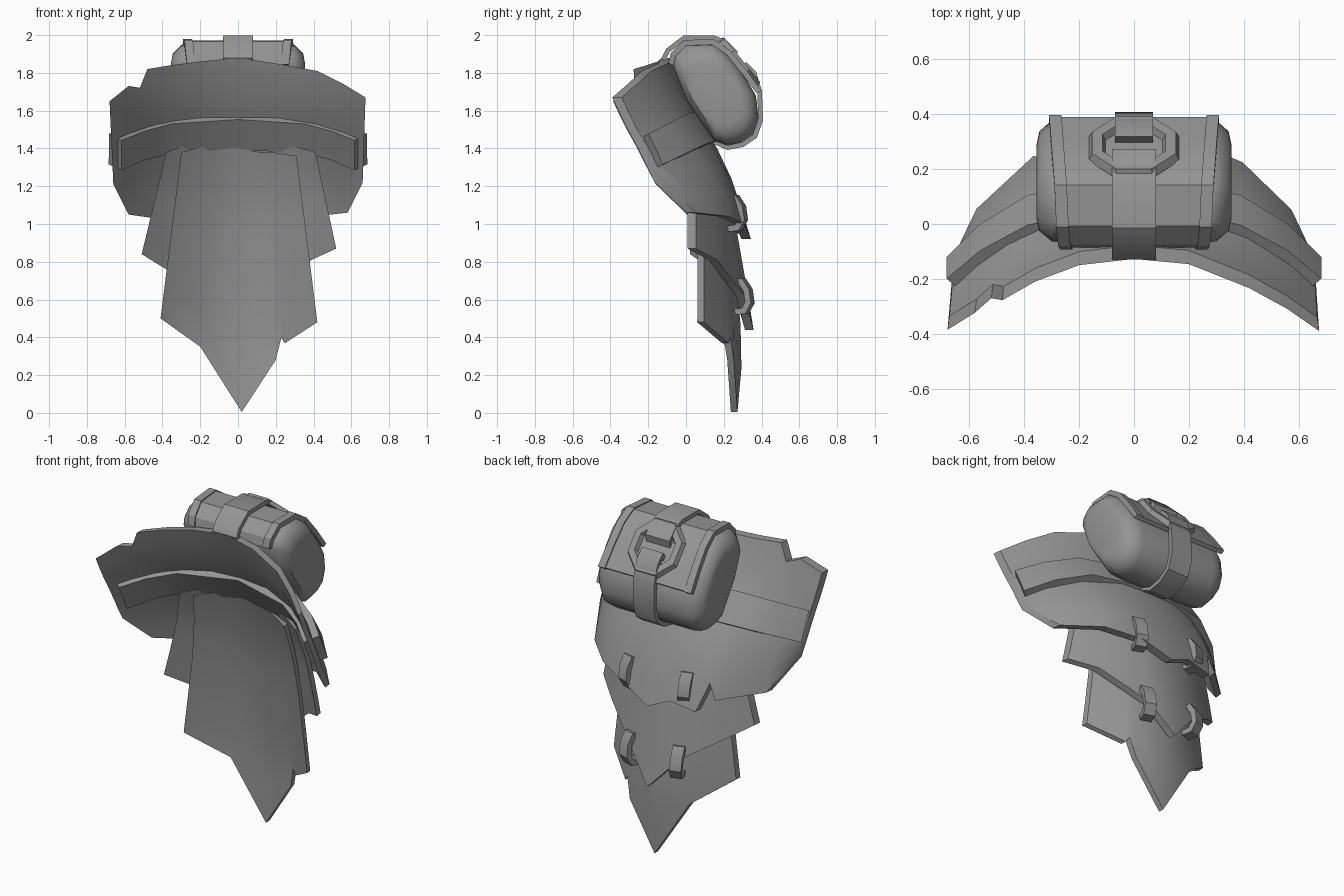
import bpy, math
from mathutils import Vector

if "Cube" in bpy.data.objects:
    bpy.data.objects.remove(bpy.data.objects["Cube"])

grey = bpy.data.materials.new("grey")
grey.diffuse_color = (0.3, 0.3, 0.3, 1)
grey.use_nodes = True
grey.node_tree.nodes["Principled BSDF"].inputs["Base Color"].default_value = grey.diffuse_color


def lerp(table, t):
    """Piecewise linear lookup in a short list of (key, value) pairs."""
    if t <= table[0][0]:
        return table[0][1]
    for (a, va), (b, vb) in zip(table, table[1:]):
        if t <= b:
            return va + (vb - va) * (t - a) / (b - a)
    return table[-1][1]


def add_mesh(name, verts, faces, thickness=0, angle=30):
    me = bpy.data.meshes.new(name)
    me.from_pydata([tuple(v) for v in verts], [], faces)
    me.materials.append(grey)
    ob = bpy.data.objects.new(name, me)
    bpy.context.collection.objects.link(ob)
    bpy.ops.object.select_all(action='DESELECT')
    bpy.context.view_layer.objects.active = ob
    ob.select_set(True)
    if thickness:
        m = ob.modifiers.new("thickness", 'SOLIDIFY')
        m.thickness, m.offset, m.use_even_offset = thickness, 0, True
        bpy.ops.object.modifier_apply(modifier="thickness")
    bpy.ops.object.mode_set(mode='EDIT')
    bpy.ops.mesh.select_all(action='SELECT')
    bpy.ops.mesh.normals_make_consistent(inside=False)
    bpy.ops.object.mode_set(mode='OBJECT')
    bpy.ops.object.shade_smooth_by_angle(angle=math.radians(angle))
    return ob


def grid(name, rows, thickness=0, close=False, caps=False, angle=30):
    """Skin a list of equally long point rows."""
    n = len(rows[0])
    faces = [(i * n + j, i * n + (j + 1) % n, (i + 1) * n + (j + 1) % n, (i + 1) * n + j)
             for i in range(len(rows) - 1) for j in range(n if close else n - 1)]
    if caps:
        faces += [tuple(reversed(range(n))), tuple(range((len(rows) - 1) * n, len(rows) * n))]
    return add_mesh(name, [p for r in rows for p in r], faces, thickness, angle)


def sheet(name, columns, centre, curve, power, thickness, rows=7, solid=True):
    """Curved plate: each column is (x_top, z_top, x_bottom, z_bottom)."""
    out = []
    for xt, zt, xb, zb in columns:
        front, back = [], []
        for i in range(rows):
            t = i / (rows - 1)
            x, z = xt + (xb - xt) * t, zt + (zb - zt) * t
            y = lerp(centre, z) - lerp(curve, z) * abs(x) ** lerp(power, z)
            front.append((x, y - thickness / 2, z) if solid else (x, y + .01, z))
            back.append((x * .99, y + thickness / 2, z))
        out.append(front + back[::-1] if solid else front)
    if solid:
        return grid(name, out, close=True, caps=True)
    return grid(name, out, thickness)


# Layered cape plates, widest at the top
upper = [(0.9, .325), (1.06, .275), (1.2, .235), (1.4, .14), (1.66, -.02), (1.9, -.11)]
up_curve, up_power = [(1.2, 1.27), (1.65, .75)], [(1.2, 3), (1.65, 2)]
middle = [(0.44, .335), (0.6, .31), (1.0, .24), (1.2, .20), (1.45, .10)]
lower = [(0, .255), (0.28, .28), (0.5, .27), (1.0, .215), (1.2, .175), (1.45, .09)]
two = [(0, 2)]
sheet("upper_plate", [
    (-.68, 1.65, -.66, 1.21), (-.58, 1.73, -.58, 1.05), (-.52, 1.72, -.37, 1.02),
    (-.48, 1.82, -.33, 1.11), (-.36, 1.84, -.28, .95), (-.2, 1.86, -.12, .98),
    (0, 1.88, .02, .92), (.2, 1.85, .2, 1.0), (.42, 1.81, .40, 1.04),
    (.56, 1.74, .58, 1.06), (.675, 1.67, .66, 1.22)], upper, up_curve, up_power, .05)
sheet("middle_plate", [
    (-.38, 1.38, -.51, .84), (-.3, 1.41, -.38, .76), (-.15, 1.42, -.17, .63),
    (0, 1.42, .01, .44), (.15, 1.42, .15, .62), (.3, 1.41, .39, .81),
    (.41, 1.38, .52, .87)], middle, [(0, .86)], two, .045)
sheet("lower_plate", [
    (-.3, 1.38, -.41, .5), (-.15, 1.42, -.2, .35), (0, 1.40, .02, .005),
    (.12, 1.38, .2, .28), (.15, 1.38, .23, .40), (.18, 1.38, .25, .37),
    (.31, 1.36, .42, .48)], lower, [(0, 1.1)], two, .035)

# Belt wrapped around both faces of the upper plate
sheet("belt", [(x, zt, x, zb) for x, zt, zb in (
    (-.65, 1.46, 1.30), (-.53, 1.51, 1.355), (-.37, 1.555, 1.40), (0, 1.58, 1.42),
    (.37, 1.555, 1.40), (.53, 1.51, 1.355), (.65, 1.46, 1.30))],
    upper, up_curve, up_power, .095, 3, solid=False)

# Staples holding the plate edges together
for sx, z, y in ((.185, 1.07, .25), (.155, .63, .285)):
    for side in (-1, 1):
        a = side * .3
        path = [(-.03, .055), (.03, .065), (.05, .02), (.045, -.045), (.01, -.09), (-.04, -.095)]
        grid("staple", [[(side * sx + w * math.cos(a) + d * math.sin(a),
                          y - w * math.sin(a) + d * math.cos(a) - .22 * h, z + h)
                         for d, h in path] for w in (-.034, .034)], .032)

# Rolled pouch body with bulging ends
body = [(-.07, 1.84), (-.06, 1.89), (.0, 1.95), (.14, 1.955), (.22, 1.90), (.30, 1.80),
        (.37, 1.68), (.385, 1.56), (.355, 1.475), (.29, 1.43), (.22, 1.415), (.15, 1.44),
        (.08, 1.54), (.0, 1.66)]
cy, cz = .15, 1.69
grid("pouch", [[(x, cy + (y - cy) * s, cz + (z - cz) * s) for y, z in body]
               for x, s in ((-.355, .6), (-.345, .8), (-.30, .97), (-.25, 1),
                            (.25, 1), (.30, .97), (.345, .8), (.355, .6))],
     close=True, caps=True, angle=40)


def grow(path, d):
    """Push path points away from the pouch centre."""
    c = Vector((cy, cz))
    return [tuple(Vector(p) + (Vector(p) - c).normalized() * d) for p in path]


def strip(name, path, x0, x1, thickness, flare=0):
    """Flat band following a (y, z) path, optionally widening towards its end."""
    n = len(path) - 1
    return grid(name, [[(x + math.copysign(flare * i / n, x), y, z)
                        for i, (y, z) in enumerate(path)] for x in (x0, x1)], thickness)


# Flap with raised edge bands, wider at the back
flap = body[:6] + [(.375, 1.70)]
strip("flap", grow(flap, .006), -.27, .27, .022, .04)
for side in (-1, 1):
    strip("flap_band", grow(flap, .014), side * .225, side * .27, .022, .04)

# Centre strap in two halves, meeting at the ring
strip("strap_top", [(-.085, 1.84), (-.115, 1.88), (-.095, 1.92), (-.01, 1.985), (.15, 1.985),
                    (.21, 1.96), (.26, 1.91), (.25, 1.86)], -.08, .08, .025)
strip("strap_bottom", [(.29, 1.80), (.32, 1.84), (.36, 1.80), (.39, 1.70), (.395, 1.55),
                       (.365, 1.465), (.30, 1.42), (.22, 1.405), (.14, 1.44)], -.07, .07, .025)

# Octagonal ring lying on the flap
slope = Vector((0, .63, -.777))
out = Vector((0, .777, .63))
centre = Vector((0, .285, 1.86))
ring = []
for i in range(9):
    a = math.radians(22.5 + 45 * i)
    d = Vector((math.cos(a), 0, 0)) + slope * math.sin(a)
    ring.append([centre + d * r + out * h
                 for r, h in ((.18, -.015), (.165, .015), (.125, .015), (.11, -.015))])
grid("ring", ring, close=True)
